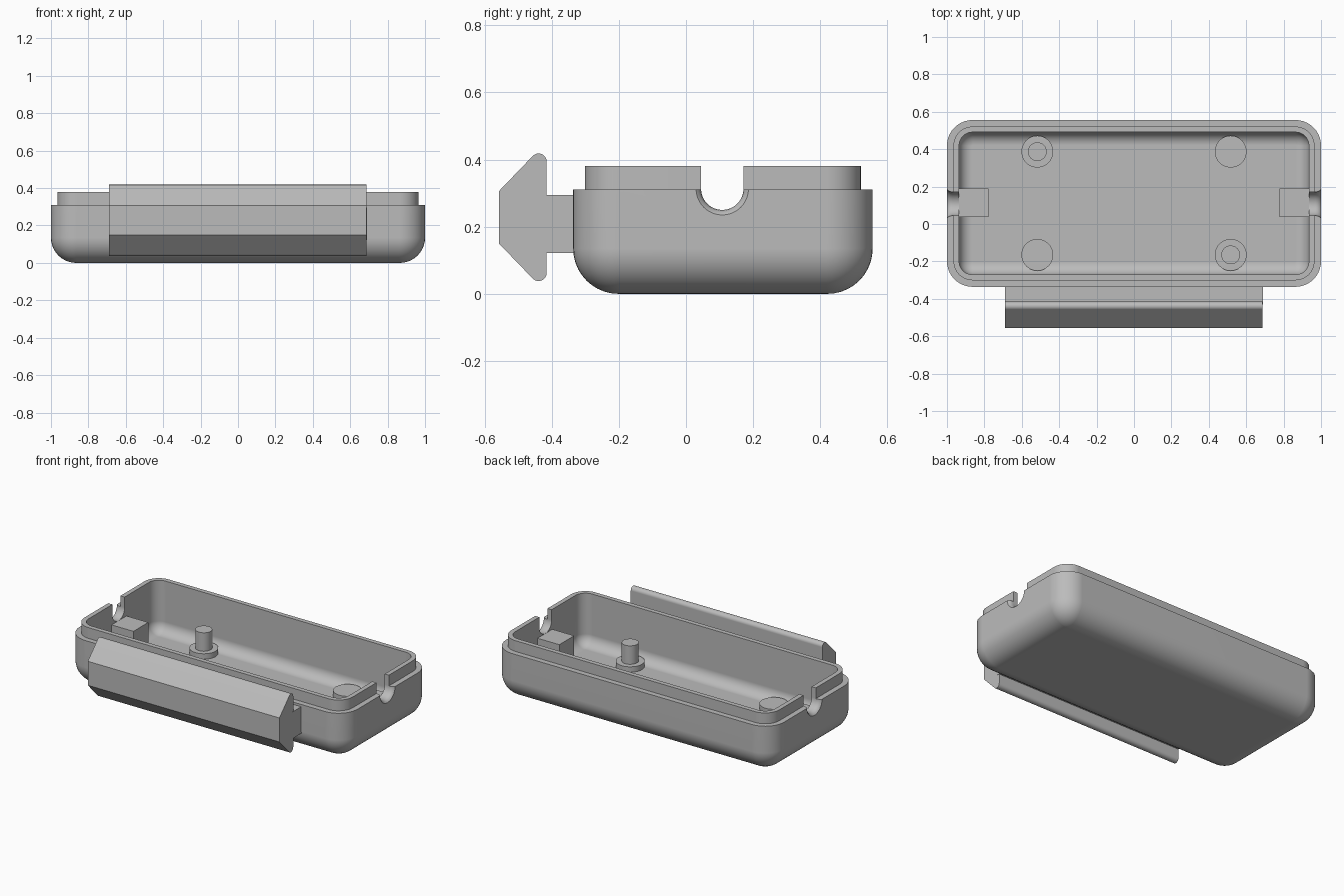
import bpy, bmesh
from math import sin, cos, pi, radians

if "Cube" in bpy.data.objects:
    bpy.data.objects.remove(bpy.data.objects["Cube"], do_unlink=True)

CY = 0.11          # centre line of the tray in y
SEG = 10           # segments per quarter round

grey = bpy.data.materials.new("plain grey")
grey.use_nodes = True
grey.diffuse_color = (0.5, 0.5, 0.5, 1)
grey.node_tree.nodes["Principled BSDF"].inputs["Base Color"].default_value = (0.5, 0.5, 0.5, 1)


def loft(name, rings):
    """Solid through a list of equal-length closed rings."""
    bm = bmesh.new()
    loops = [[bm.verts.new(p) for p in ring] for ring in rings]
    n = len(loops[0])
    for a, b in zip(loops, loops[1:]):
        for i in range(n):
            j = (i + 1) % n
            bm.faces.new((a[i], a[j], b[j], b[i]))
    bm.faces.new(loops[0][::-1])
    bm.faces.new(loops[-1])
    bmesh.ops.recalc_face_normals(bm, faces=bm.faces)
    mesh = bpy.data.meshes.new(name)
    bm.to_mesh(mesh)
    bm.free()
    obj = bpy.data.objects.new(name, mesh)
    bpy.context.collection.objects.link(obj)
    mesh.materials.append(grey)
    return obj


def select(obj):
    bpy.ops.object.select_all(action='DESELECT')
    obj.select_set(True)
    bpy.context.view_layer.objects.active = obj


def smooth(obj):
    select(obj)
    bpy.ops.object.shade_smooth_by_angle(angle=radians(30))
    obj.modifiers.new("even_normals", 'WEIGHTED_NORMAL').keep_sharp = True


def rounded_ring(inset, z):
    """Rounded rectangle of the tray outline, moved inward by inset."""
    r = max(0.137 - inset, 0.002)
    hx, hy = 1.0 - inset - r, 0.446 - inset - r
    ring = []
    for k, (sx, sy) in enumerate(((1, 1), (-1, 1), (-1, -1), (1, -1))):
        for i in range(SEG + 1):
            a = (k + i / SEG) * pi / 2
            ring.append((sx * hx + r * cos(a), CY + sy * hy + r * sin(a), z))
    return ring


def fillet(radius, inset, floor):
    """Rings of a bottom round, from the floor up to the wall."""
    steps = [i / SEG * pi / 2 for i in range(SEG + 1)]
    return [rounded_ring(inset + radius * (1 - sin(a)), floor + radius * (1 - cos(a)))
            for a in steps]


def box(name, x0, x1, y0, y1, z0, z1):
    return loft(name, [[(x0, y0, z), (x1, y0, z), (x1, y1, z), (x0, y1, z)]
                       for z in (z0, z1)])


def cylinder(name, x, y, radius, z0, z1, n=48):
    smooth(loft(name, [[(x + radius * cos(2 * pi * i / n), y + radius * sin(2 * pi * i / n), z)
                        for i in range(n)] for z in (z0, z1)]))


# Tray: outer shell, stepped lip and hollow inside as one closed skin
tray = loft("tray", fillet(0.135, 0, 0)
            + [rounded_ring(0, 0.31), rounded_ring(0.035, 0.31),
               rounded_ring(0.035, 0.38), rounded_ring(0.065, 0.38)]
            + fillet(0.07, 0.065, 0.045)[::-1])


# Flared cable notches through both end walls
def notch_ring(x, r):
    arc = [pi + pi * i / 24 for i in range(25)]
    return ([(x, CY - 0.002 + r * cos(a), 0.313 + r * sin(a)) for a in arc]
            + [(x, CY - 0.002 + r, 0.5), (x, CY - 0.002 - r, 0.5)])


for side in (-1, 1):
    flare = [(0.9, 0.063), (0.97, 0.063), (0.982, 0.065),
             (0.993, 0.07), (1.0, 0.078), (1.02, 0.09)]
    cutter = loft("notch_cutter", [notch_ring(side * x, r) for x, r in flare])
    cutter.hide_render = True
    cut = tray.modifiers.new("notch", 'BOOLEAN')
    cut.operation, cut.solver, cut.object = 'DIFFERENCE', 'EXACT', cutter
    select(tray)
    bpy.ops.object.modifier_apply(modifier="notch")
    bpy.data.objects.remove(cutter, do_unlink=True)
smooth(tray)

# Cable rests behind the notches, floor bosses and locating pins
for side, word in ((-1, "right"), (1, "left")):
    x0, x1 = sorted((side * 0.778, side * 0.937))
    box(word + "_cable_rest", x0, x1, 0.037, 0.19, 0.04, 0.25)
    for y, end in ((0.387, "back"), (-0.165, "front")):
        cylinder(f"{end}_{word}_boss", side * 0.517, y, 0.085, 0.04, 0.08)
        if (side < 0) == (y > 0):
            cylinder(f"{end}_{word}_pin", side * 0.517, y, 0.05, 0.07, 0.2)

# Front clip: neck plate and chamfered bar with rounded inner edges
box("clip_neck", -0.69, 0.69, -0.43, -0.33, 0.122, 0.295)
upper = [(-0.557, 0.306)]
for i in range(9):
    a = radians(135 - 135 * i / 8)
    upper.append((-0.439 + 0.024 * cos(a), 0.394 + 0.024 * sin(a)))
mid = 0.228
profile = upper + [(y, 2 * mid - z) for y, z in reversed(upper)]
smooth(loft("clip_bar", [[(x, y, z) for y, z in profile] for x in (-0.69, 0.688)]))
